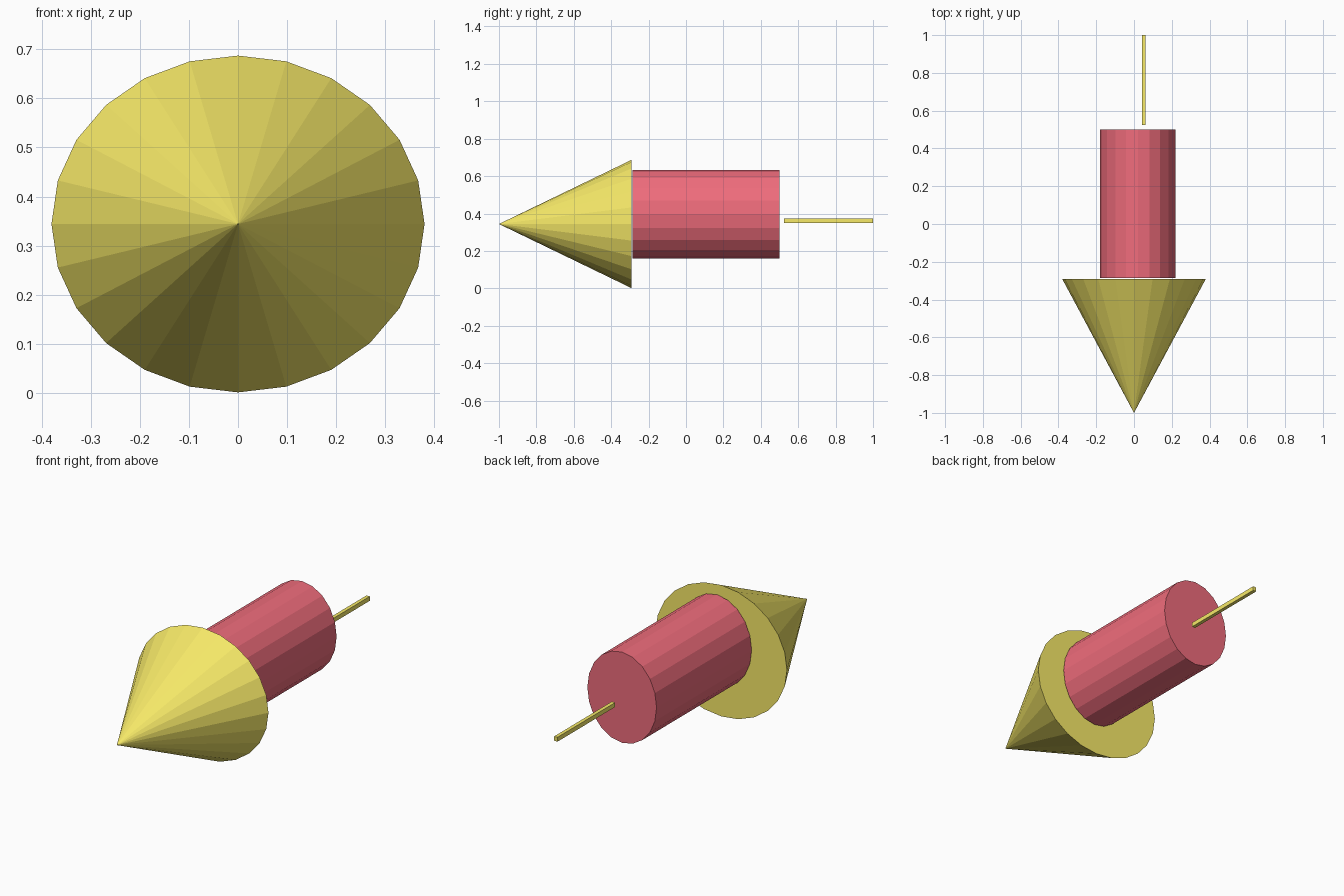
import bpy, bmesh, math
from mathutils import Matrix

if "Cube" in bpy.data.objects:
    bpy.data.objects.remove(bpy.data.objects["Cube"])


def material(name, color):
    m = bpy.data.materials.new(name)
    m.diffuse_color = color
    m.use_nodes = True
    m.node_tree.nodes["Principled BSDF"].inputs["Base Color"].default_value = m.diffuse_color
    return m


YELLOW = material("yellow", (0.93, 0.82, 0.14, 1))
RED = material("red", (0.86, 0.15, 0.20, 1))


def finish(name, bm, mat):
    mesh = bpy.data.meshes.new(name)
    bm.to_mesh(mesh)
    bm.free()
    mesh.materials.append(mat)
    obj = bpy.data.objects.new(name, mesh)
    bpy.context.collection.objects.link(obj)
    return obj


def tapered_tube(name, sides, center, rx, rz, y_front, y_back, tip, mat):
    """Elliptical cone or cylinder along y; tip = front radius factor."""
    bm = bmesh.new()
    bmesh.ops.create_cone(bm, cap_ends=True, segments=sides,
                          radius1=1, radius2=tip, depth=1)
    x, z = center
    place = (Matrix.Translation((x, (y_front + y_back) / 2, z))
             @ Matrix.Diagonal((rx, y_back - y_front, rz, 1))
             @ Matrix.Rotation(math.radians(90), 4, 'X'))
    bm.transform(place)
    bmesh.ops.remove_doubles(bm, verts=bm.verts, dist=1e-5)
    return finish(name, bm, mat)


# Pointed nose and round body
tapered_tube("nose_cone", 24, (0, 0.344), 0.38, 0.343, -1.0, -0.291, 0, YELLOW)
tapered_tube("body", 20, (0.02, 0.397), 0.20, 0.237, -0.285, 0.50, 1, RED)

# Thin square stick behind the body
bm = bmesh.new()
bmesh.ops.create_cube(bm, size=1)
bm.transform(Matrix.Translation((0.052, 0.7625, 0.362))
             @ Matrix.Diagonal((0.019, 0.475, 0.023, 1)))
finish("tail_stick", bm, YELLOW)
